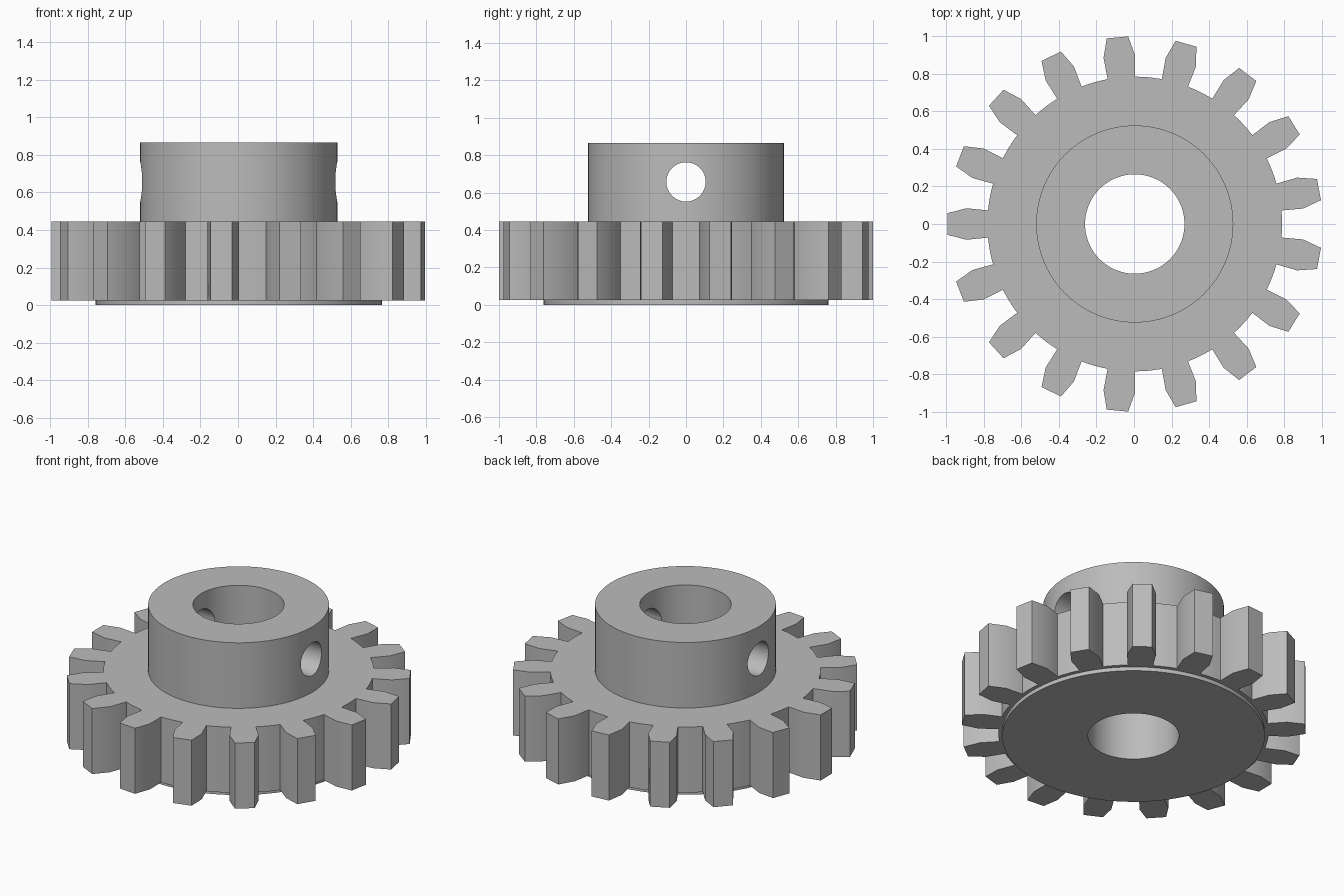
import bpy, bmesh
from math import sin, cos, pi, radians

cube = bpy.data.objects.get("Cube")
if cube:
    bpy.data.objects.remove(cube, do_unlink=True)

CX = 0.004            # axle position along x
TEETH = 17
BORE_R = 0.265

steel = bpy.data.materials.new("grey steel")
steel.use_nodes = True
GREY = (0.5, 0.5, 0.5, 1)
steel.diffuse_color = GREY
steel.node_tree.nodes["Principled BSDF"].inputs["Base Color"].default_value = GREY


def prism(name, points, z0, z1):
    """Extrude a closed outline from z0 up to z1."""
    bm = bmesh.new()
    face = bm.faces.new([bm.verts.new((x, y, z0)) for x, y in points])
    top = bmesh.ops.extrude_face_region(bm, geom=[face])["geom"]
    bmesh.ops.translate(bm, vec=(0, 0, z1 - z0),
                        verts=[g for g in top if isinstance(g, bmesh.types.BMVert)])
    bmesh.ops.recalc_face_normals(bm, faces=bm.faces)
    mesh = bpy.data.meshes.new(name)
    bm.to_mesh(mesh)
    bm.free()
    mesh.materials.append(steel)
    ob = bpy.data.objects.new(name, mesh)
    bpy.context.collection.objects.link(ob)
    ob.location.x = CX
    return ob


def polar(r, a):
    return r * cos(a), r * sin(a)


def circle(r, n=96):
    return [polar(r, 2 * pi * i / n) for i in range(n)]


def gear_outline():
    """Six-point teeth joined by arcs along the root circle."""
    flank = [(0.785, 5.3), (0.9, 5.35), (1.0, 3.3)]   # radius, half angle
    tooth = [(r, -a) for r, a in flank] + [(r, a) for r, a in reversed(flank)]
    pitch = 360 / TEETH
    gap = pitch - 2 * flank[0][1]
    tooth += [(flank[0][0], flank[0][1] + gap * k / 4) for k in (1, 2, 3)]
    return [polar(r, pi + radians(t * pitch + a))
            for t in range(TEETH) for r, a in tooth]


def cut(ob, cutter):
    mod = ob.modifiers.new("cut", "BOOLEAN")
    mod.operation = "DIFFERENCE"
    mod.solver = "EXACT"
    mod.object = cutter
    bpy.context.view_layer.objects.active = ob
    bpy.ops.object.modifier_apply(modifier=mod.name)


# Solid parts, stacked from the ground up
plate = prism("bottom_plate", circle(0.762), 0, 0.025)
gear = prism("toothed_wheel", gear_outline(), 0.025, 0.445)
hub = prism("hub", circle(0.525), 0.445, 0.865)

# Axle bore through everything, screw hole across the hub
bore = prism("bore_cutter", circle(BORE_R), -0.5, 1.5)
screw = prism("screw_hole_cutter", circle(0.105, 48), -1, 1)
screw.rotation_euler.y = pi / 2
screw.location.z = 0.657
bpy.context.view_layer.update()

for part in (plate, gear, hub):
    cut(part, bore)
cut(hub, screw)
for cutter in (bore, screw):
    bpy.data.objects.remove(cutter, do_unlink=True)

# Smooth the round walls, keep the rims sharp
bpy.ops.object.select_all(action="DESELECT")
for part in (plate, gear, hub):
    part.select_set(True)
bpy.context.view_layer.objects.active = hub
bpy.ops.object.shade_smooth_by_angle(angle=radians(30))
